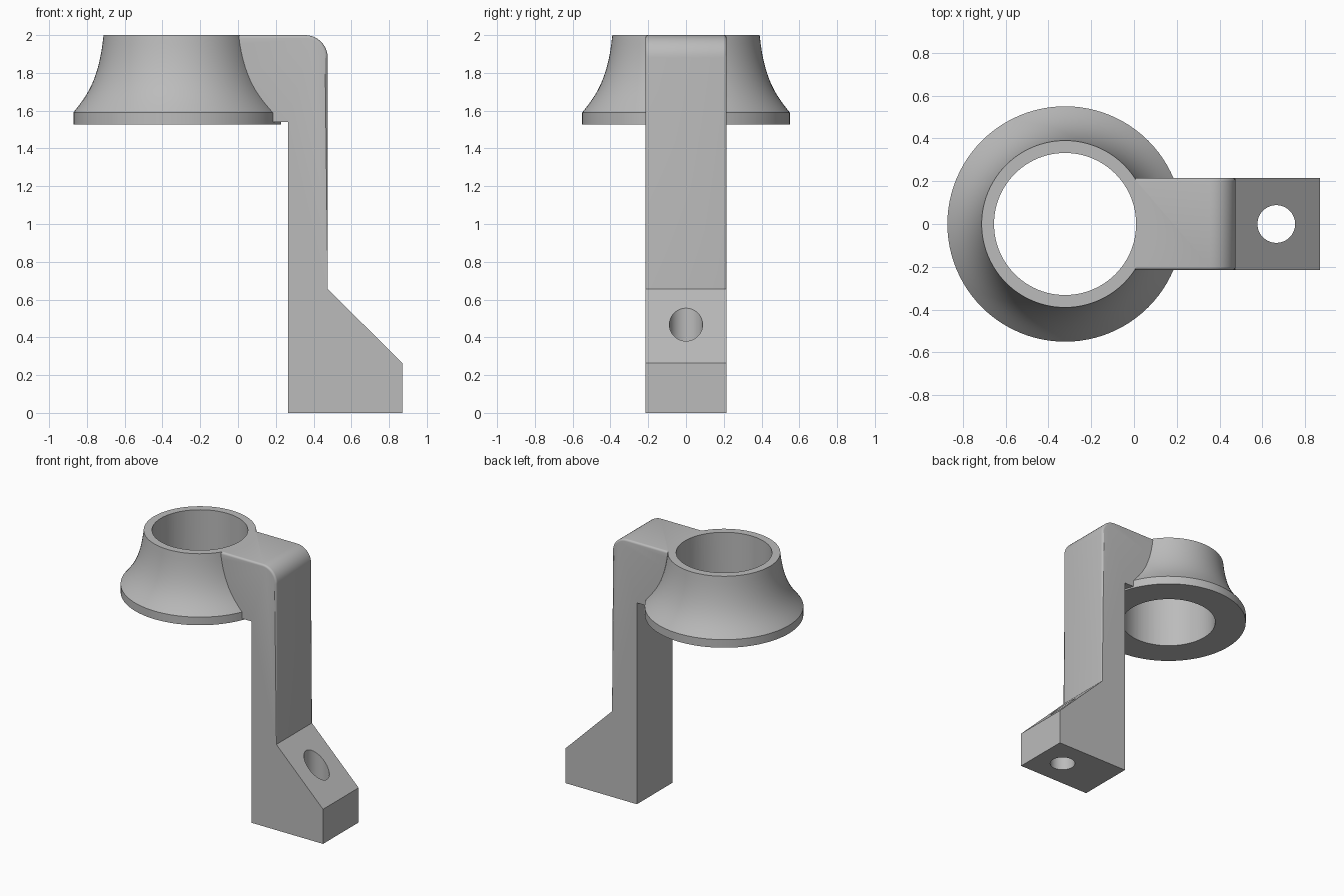
import bpy, bmesh, math

cube = bpy.data.objects.get("Cube")
if cube:
    bpy.data.objects.remove(cube, do_unlink=True)

grey = bpy.data.materials.new("plain grey")
grey.use_nodes = True
colour = (0.5, 0.5, 0.5, 1)
grey.diffuse_color = colour
grey.node_tree.nodes["Principled BSDF"].inputs["Base Color"].default_value = colour

RING_X = -0.322
HALF_W = 0.215


def make_object(name, bm):
    bmesh.ops.recalc_face_normals(bm, faces=bm.faces)
    mesh = bpy.data.meshes.new(name)
    bm.to_mesh(mesh)
    bm.free()
    obj = bpy.data.objects.new(name, mesh)
    mesh.materials.append(grey)
    bpy.context.collection.objects.link(obj)
    return obj


def revolve(name, profile, x, steps=96):
    """Solid of revolution; the profile starts and ends on the axis."""
    bm = bmesh.new()
    verts = [bm.verts.new((r, 0, z)) for r, z in profile]
    edges = [bm.edges.new(pair) for pair in zip(verts, verts[1:])]
    bmesh.ops.spin(bm, geom=verts + edges, cent=(0, 0, 0), axis=(0, 0, 1),
                   angle=math.tau, steps=steps)
    bmesh.ops.remove_doubles(bm, verts=bm.verts, dist=0.0001)
    bmesh.ops.translate(bm, verts=bm.verts, vec=(x, 0, 0))
    return make_object(name, bm)


def combine(target, tool, operation):
    mod = target.modifiers.new(operation.lower(), 'BOOLEAN')
    mod.operation, mod.object, mod.solver = operation, tool, 'EXACT'
    bpy.context.view_layer.objects.active = target
    bpy.ops.object.modifier_apply(modifier=mod.name)
    bpy.data.objects.remove(tool, do_unlink=True)


def cylinder(name, x, radius, z0, z1):
    return revolve(name, [(0, z0), (radius, z0), (radius, z1), (0, z1)], x)


# Side profile of the post, arm and wedge foot, with a rounded top corner
R = 0.12
corner = [(0.475 - R + R * math.sin(a), 2 - R + R * math.cos(a))
          for a in (i * math.pi / 20 for i in range(11))]
outline = [(-0.1, 1.54), (-0.1, 2)] + corner + [
    (0.475, 0.655), (0.87, 0.265), (0.87, 0), (0.265, 0), (0.265, 1.54)]
bm = bmesh.new()
face = bm.faces.new([bm.verts.new((x, -HALF_W, z)) for x, z in outline])
extruded = bmesh.ops.extrude_face_region(bm, geom=[face])["geom"]
bmesh.ops.translate(bm, vec=(0, 2 * HALF_W, 0),
                    verts=[v for v in extruded if isinstance(v, bmesh.types.BMVert)])

# Soften the long outer edges of the arm and post
soft = [e for e in bm.edges
        if abs(e.verts[0].co.y - e.verts[1].co.y) < 0.001
        and all(v.co.z > 0.6 for v in e.verts)
        and (all(v.co.z > 1.87 for v in e.verts) or all(v.co.x > 0.47 for v in e.verts))
        and (e.verts[0].co - e.verts[1].co).length > 0.001
        and not all(v.co.x < 0 for v in e.verts)]
bmesh.ops.bevel(bm, geom=soft, offset=0.015, segments=4, profile=0.5, affect='EDGES')
arm = make_object("arm", bm)

# Flared collar: concave curve from the lip to the narrow rim
flare = [(0.55 - 0.16 * (1.28 * t - 0.28 * t ** 3) ** 1.0,
          1.59 + 0.41 * (0.62 * t + 0.38 * t ** 3)) for t in (i / 14 for i in range(15))]
bracket = revolve("collar_bracket", [(0, 1.528), (0.55, 1.528)] + flare + [(0, 2)], RING_X)

# Join the parts, then cut the collar bore and the screw hole
combine(bracket, arm, 'UNION')
combine(bracket, cylinder("bore_cutter", RING_X, 0.332, 1.3, 2.2), 'DIFFERENCE')
combine(bracket, cylinder("screw_hole_cutter", 0.665, 0.088, -0.2, 1.0), 'DIFFERENCE')

bpy.ops.object.select_all(action='DESELECT')
bracket.select_set(True)
bpy.context.view_layer.objects.active = bracket
bpy.ops.object.shade_smooth_by_angle(angle=math.radians(25))
